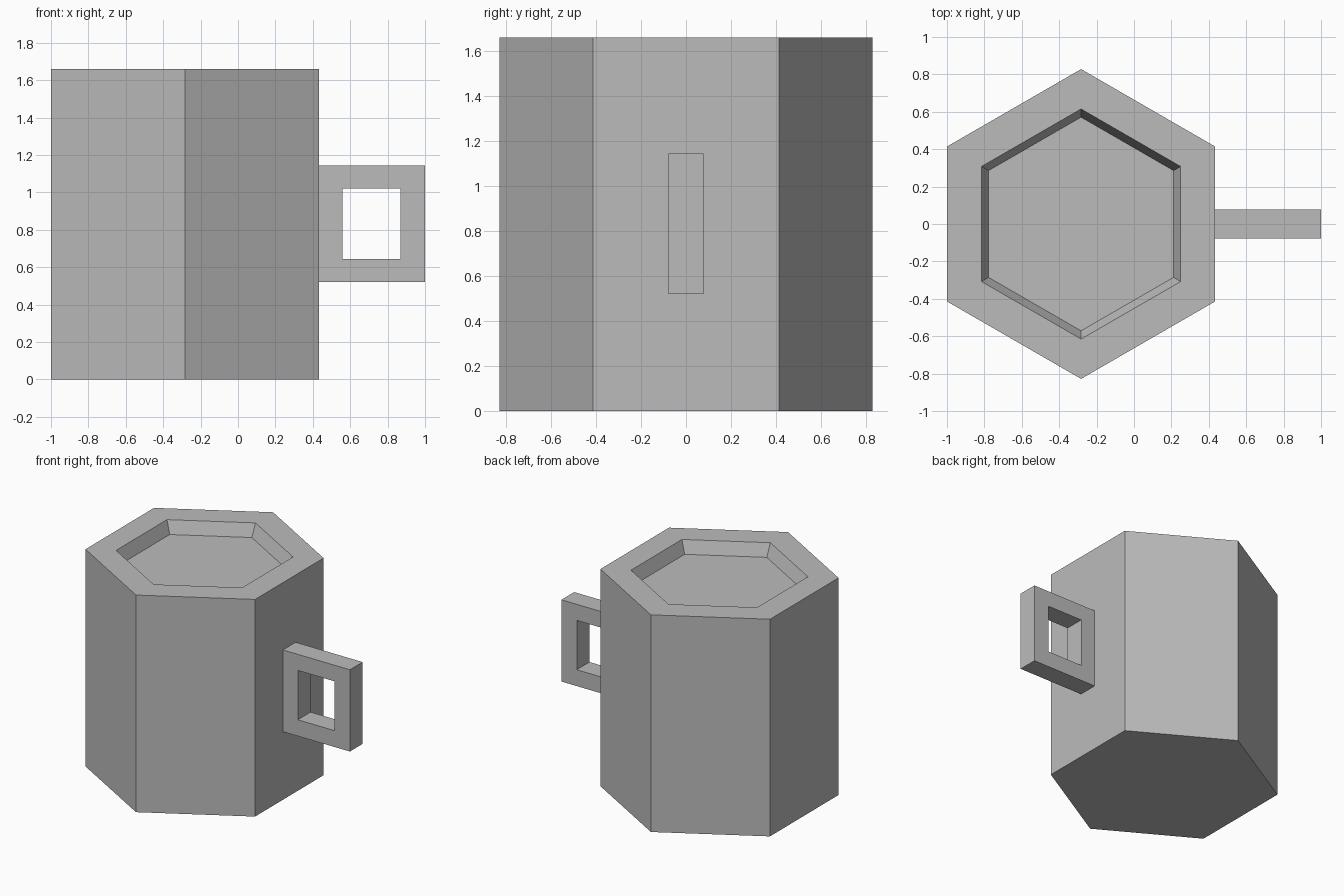
import bpy, bmesh
from math import sin, cos, pi

cube = bpy.data.objects.get("Cube")
if cube:
    bpy.data.objects.remove(cube, do_unlink=True)

# Single plain grey
grey = bpy.data.materials.new("plain_grey")
grey.use_nodes = True
colour = (0.5, 0.5, 0.5, 1)
grey.diffuse_color = colour
grey.node_tree.nodes["Principled BSDF"].inputs["Base Color"].default_value = colour


def loft(name, rings, cap_ends):
    """Join successive point rings with quads; cap the ends or close the loop."""
    bm = bmesh.new()
    loops = [[bm.verts.new(p) for p in ring] for ring in rings]
    n = len(loops[0])
    pairs = list(zip(loops, loops[1:]))
    if not cap_ends:
        pairs.append((loops[-1], loops[0]))
    for a, b in pairs:
        for i in range(n):
            j = (i + 1) % n
            bm.faces.new((a[i], a[j], b[j], b[i]))
    if cap_ends:
        bm.faces.new(loops[0])
        bm.faces.new(loops[-1])
    bmesh.ops.recalc_face_normals(bm, faces=bm.faces)
    mesh = bpy.data.meshes.new(name)
    bm.to_mesh(mesh)
    bm.free()
    mesh.materials.append(grey)
    obj = bpy.data.objects.new(name, mesh)
    bpy.context.collection.objects.link(obj)
    return obj


def hexagon(radius, z, cx=-0.283):
    return [(cx + radius * sin(k * pi / 3), radius * cos(k * pi / 3), z)
            for k in range(6)]


def rectangle(x0, x1, z0, z1, y):
    return [(x0, y, z0), (x1, y, z0), (x1, y, z1), (x0, y, z1)]


# Six-sided mug body with a shallow tapered recess
HEIGHT = 1.66
loft("mug_body", [hexagon(0.828, 0), hexagon(0.828, HEIGHT),
                  hexagon(0.615, HEIGHT), hexagon(0.571, HEIGHT - 0.095)], True)

# Square handle with a rectangular opening
outer = (0.433, 1.0, 0.52, 1.145)
inner = (0.56, 0.87, 0.645, 1.022)
W = 0.077
loft("handle", [rectangle(*outer, -W), rectangle(*outer, W),
                rectangle(*inner, W), rectangle(*inner, -W)], False)
